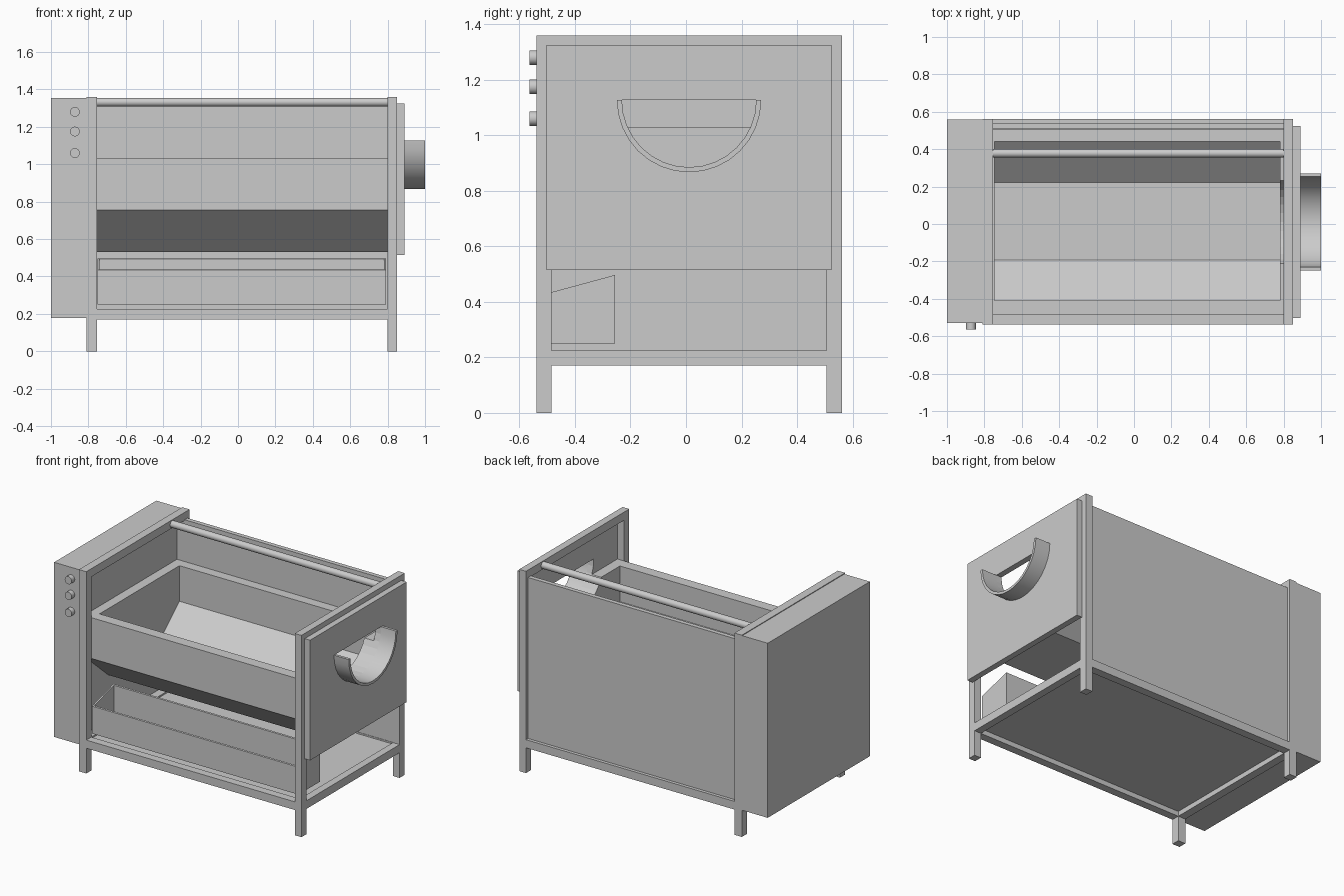
import bpy, bmesh, math

if "Cube" in bpy.data.objects:
    bpy.data.objects.remove(bpy.data.objects["Cube"])


def finish(name, bm):
    bmesh.ops.recalc_face_normals(bm, faces=bm.faces)
    me = bpy.data.meshes.new(name)
    bm.to_mesh(me)
    bm.free()
    ob = bpy.data.objects.new(name, me)
    bpy.context.collection.objects.link(ob)
    return ob


def prism(name, x0, x1, profile):
    """Extrude a (y, z) profile along x."""
    bm = bmesh.new()
    face = bm.faces.new([bm.verts.new((x0, y, z)) for y, z in profile])
    ext = bmesh.ops.extrude_face_region(bm, geom=[face])
    for v in ext["geom"]:
        if isinstance(v, bmesh.types.BMVert):
            v.co.x = x1
    return finish(name, bm)


def box(name, x0, x1, y0, y1, z0, z1):
    return prism(name, x0, x1, [(y0, z0), (y1, z0), (y1, z1), (y0, z1)])


def cut(ob, cutter):
    """Subtract the cutter, bake the result and discard the cutter."""
    mod = ob.modifiers.new("cut", 'BOOLEAN')
    mod.object = cutter
    mod.solver = 'EXACT'
    bpy.context.view_layer.update()
    dg = bpy.context.evaluated_depsgraph_get()
    me = bpy.data.meshes.new_from_object(ob.evaluated_get(dg))
    ob.modifiers.clear()
    ob.data = me
    bpy.data.objects.remove(cutter)


def smooth(ob):
    bpy.ops.object.select_all(action='DESELECT')
    ob.select_set(True)
    bpy.context.view_layer.objects.active = ob
    bpy.ops.object.shade_smooth_by_angle(angle=math.radians(35))


def cylinder(name, r, depth, loc, rot, n=24):
    bpy.ops.mesh.primitive_cylinder_add(vertices=n, radius=r, depth=depth,
                                        location=loc, rotation=rot)
    ob = bpy.context.object
    ob.name = name
    smooth(ob)


def arc(r, n=16):
    """Lower half circle around the spout centre, left to right."""
    return [(0.011 - r * math.cos(math.pi * i / n),
             1.127 - r * math.sin(math.pi * i / n)) for i in range(n + 1)]


# Frame: two end frames joined by long bottom rails
XS = {"left": (-0.81, -0.755), "right": (0.80, 0.85)}
YS = {"front": (-0.538, -0.484), "back": (0.507, 0.562)}
RAIL = (0.17, 0.225)
for side, (x0, x1) in XS.items():
    for end, (y0, y1) in YS.items():
        box(f"{end}_{side}_post", x0, x1, y0, y1, 0, 1.36)
    box(f"{side}_top_beam", x0, x1, -0.484, 0.507, 1.305, 1.36)
    box(f"{side}_bottom_rail", x0, x1, -0.484, 0.507, *RAIL)
for end, (y0, y1) in YS.items():
    box(f"{end}_bottom_rail", -0.755, 0.80, y0, y1, *RAIL)

# Sheet panels
box("floor_panel", -0.755, 0.80, -0.484, 0.507, 0.203, 0.215)
box("back_panel", -0.755, 0.80, 0.51, 0.54, 0.225, 1.31)

# Control cabinet with three buttons
box("control_cabinet", -1.0, -0.81, -0.53, 0.558, 0.178, 1.355)
for i, z in enumerate((1.06, 1.175, 1.28)):
    cylinder(f"button_{i + 1}", 0.026, 0.033, (-0.872, -0.5465, z),
             (math.pi / 2, 0, 0))

# Trough with sloping sides and a notch towards the spout
trough = prism("trough", -0.81, 0.85, [
    (-0.484, 1.03), (-0.484, 0.755), (-0.225, 0.53),
    (0.255, 0.53), (0.507, 0.755), (0.507, 1.03)])
cut(trough, prism("trough_cutter", -0.745, 0.78, [
    (-0.41, 1.2), (-0.41, 0.79), (-0.193, 0.6),
    (0.223, 0.6), (0.44, 0.79), (0.44, 1.2)]))
cut(trough, prism("notch_cutter", 0.72, 1.0, arc(0.242)))

# End panel with the half round outlet and its spout
end_panel = box("end_panel", 0.85, 0.89, -0.503, 0.525, 0.515, 1.325)
cut(end_panel, prism("outlet_cutter", 0.8, 1.0, arc(0.242)))
smooth(prism("outlet_spout", 0.89, 1.0, arc(0.26) + arc(0.242)[::-1]))

# Open collecting bin with a sloping top
bin_box = prism("collecting_bin", -0.75, 0.79, [
    (-0.484, 0.25), (-0.255, 0.25), (-0.255, 0.497), (-0.484, 0.435)])
cut(bin_box, box("bin_cutter", -0.74, 0.78, -0.474, -0.265, 0.26, 0.7))

# Spray pipe across the top
cylinder("spray_pipe", 0.023, 1.58, (0.0225, 0.378, 1.332),
         (0, math.pi / 2, 0))
